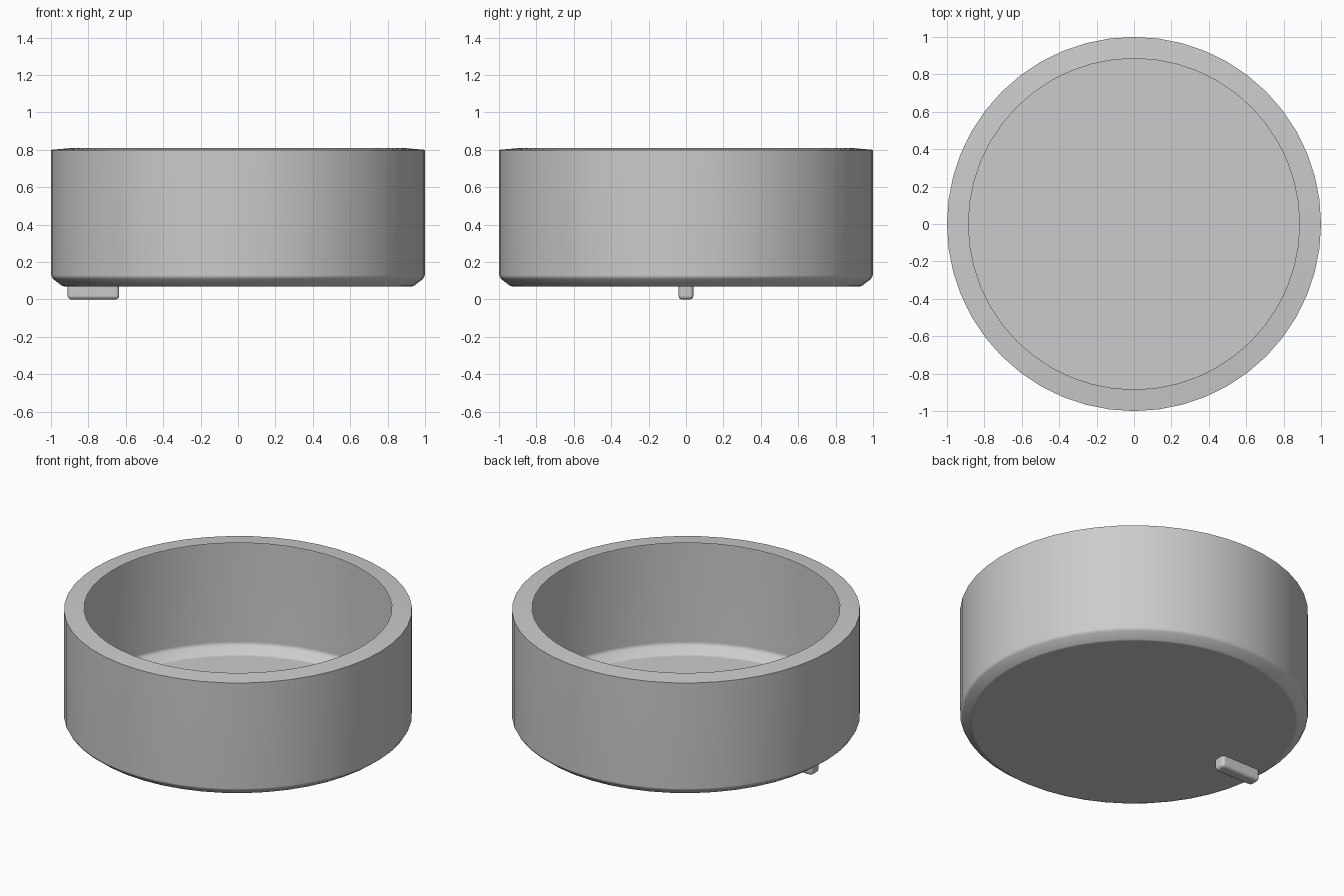
import bpy
import bmesh
import math
from mathutils import Matrix

cube = bpy.data.objects.get("Cube")
if cube:
    bpy.data.objects.remove(cube, do_unlink=True)

SEGMENTS = 48


def make_material(name, color):
    mat = bpy.data.materials.new(name)
    mat.use_nodes = True
    mat.diffuse_color = color
    mat.node_tree.nodes["Principled BSDF"].inputs["Base Color"].default_value = color
    return mat


def finish(bm, name, mat):
    bmesh.ops.recalc_face_normals(bm, faces=bm.faces)
    mesh = bpy.data.meshes.new(name)
    bm.to_mesh(mesh)
    bm.free()
    obj = bpy.data.objects.new(name, mesh)
    bpy.context.collection.objects.link(obj)
    mesh.materials.append(mat)
    bpy.ops.object.select_all(action="DESELECT")
    obj.select_set(True)
    bpy.context.view_layer.objects.active = obj
    bpy.ops.object.shade_smooth_by_angle(angle=math.radians(60))
    # Keep the large faces flat and blend only along the narrow edges
    weighted = obj.modifiers.new("weighted_normals", "WEIGHTED_NORMAL")
    weighted.keep_sharp = True


grey = make_material("plain grey", (0.6, 0.6, 0.6, 1.0))

# Bowl: thin open shell with an inward rim, profile (radius, height) around z
profile = [(0.93, 0.07), (0.945, 0.076), (0.988, 0.109), (1.0, 0.13),
           (1.0, 0.80), (0.885, 0.81)]
bm = bmesh.new()
rings = []
for radius, z in profile:
    ring = bmesh.ops.create_circle(bm, segments=SEGMENTS, radius=radius,
                                   matrix=Matrix.Translation((0, 0, z)))
    rings.append(ring["verts"])
for low, high in zip(rings, rings[1:]):
    for i in range(SEGMENTS):
        j = (i + 1) % SEGMENTS
        bm.faces.new((low[i], low[j], high[j], high[i]))
# Bottom plate
bm.faces.new(rings[0])
finish(bm, "bowl", grey)

# Small rounded foot under the right edge
bm = bmesh.new()
bmesh.ops.create_cube(bm, size=1, matrix=Matrix.Translation((-0.773, 0, 0.035))
                      @ Matrix.Diagonal((0.276, 0.08, 0.07, 1)))
bmesh.ops.bevel(bm, geom=[e for e in bm.edges if min(v.co.z for v in e.verts) < 0.03],
                offset=0.02, segments=3, profile=0.5, affect="EDGES")
finish(bm, "foot", grey)
